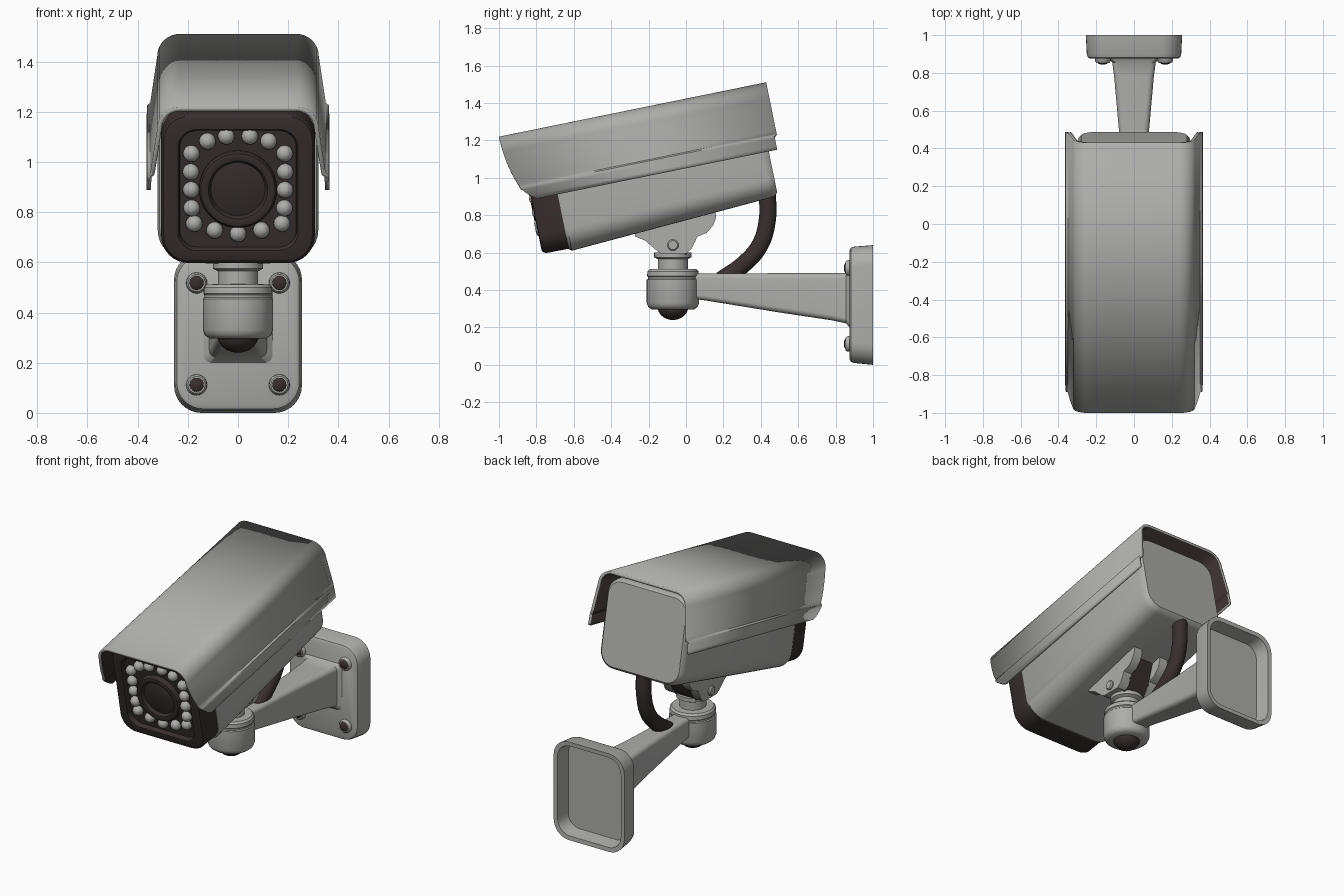
import bpy, bmesh, math
from mathutils import Matrix, Vector

if "Cube" in bpy.data.objects:
    bpy.data.objects.remove(bpy.data.objects["Cube"])


def material(name, col):
    m = bpy.data.materials.new(name)
    m.diffuse_color = (*col, 1)
    m.use_nodes = True
    m.node_tree.nodes["Principled BSDF"].inputs["Base Color"].default_value = m.diffuse_color
    return m


LIGHT = material("light_grey", (0.42, 0.42, 0.41))
DARK = material("dark_brown", (0.04, 0.028, 0.028))
# camera housing frame: tilted 11.5 degrees, front pointing down
TILT = Matrix.Translation((0, 0, 1)) @ Matrix.Rotation(math.radians(11.5), 4, 'X')
FLAT = Matrix.Identity(4)


def finish(name, bm, mats, matrix, fix=True):
    if fix:
        bmesh.ops.recalc_face_normals(bm, faces=bm.faces)
    me = bpy.data.meshes.new(name)
    bm.to_mesh(me)
    bm.free()
    for m in mats:
        me.materials.append(m)
    me.shade_smooth()
    me.set_sharp_from_angle(angle=math.radians(35))
    ob = bpy.data.objects.new(name, me)
    ob.matrix_world = matrix
    bpy.context.collection.objects.link(ob)
    return ob


def loft(name, rings, mat, matrix=FLAT):
    """Skin a list of equal-length rings and cap both ends."""
    bm = bmesh.new()
    vs = [[bm.verts.new(p) for p in r] for r in rings]
    n = len(vs[0])
    for a, b in zip(vs, vs[1:]):
        for i in range(n):
            j = (i + 1) % n
            bm.faces.new((a[i], a[j], b[j], b[i]))
    bm.faces.new(vs[0])
    bm.faces.new(vs[-1])
    return finish(name, bm, [mat], matrix)


def rrect(y, hw, lo, hi, r, n=8):
    """Rounded rectangle in the xz plane at depth y."""
    pts = []
    for k, (cx, cz) in enumerate([(hw - r, hi - r), (r - hw, hi - r), (r - hw, lo + r), (hw - r, lo + r)]):
        for i in range(n + 1):
            t = math.pi / 2 * (k + i / n)
            pts.append((cx + r * math.cos(t), y, cz + r * math.sin(t)))
    return pts


def lathe(name, prof, centre, mat, axis='Z', matrix=FLAT, n=40):
    """Revolve (radius, offset) points around an axis."""
    rings = []
    for r, h in prof:
        ring = []
        for i in range(n):
            t = math.tau * i / n
            a, b = r * math.cos(t), r * math.sin(t)
            p = {'Z': (a, b, h), 'Y': (a, h, b), 'X': (h, a, b)}[axis]
            ring.append(Vector(p) + Vector(centre))
        rings.append(ring)
    return loft(name, rings, mat, matrix)


def prism(name, pts, x0, x1, mat):
    return loft(name, [[(x, y, z) for y, z in pts] for x in (x0, x1)], mat)


# housing body, tapering to the back with a rounded rear edge
loft("housing_body", [
    rrect(-0.69, 0.312, -0.25, 0.365, 0.12),
    rrect(-0.675, 0.32, -0.26, 0.37, 0.12),
    rrect(0.42, 0.30, -0.195, 0.365, 0.10),
    rrect(0.445, 0.295, -0.19, 0.362, 0.10),
    rrect(0.462, 0.28, -0.175, 0.348, 0.09)], LIGHT, TILT)

# front bezel with recessed window
loft("front_bezel", [
    rrect(-0.68, 0.308, -0.247, 0.365, 0.11),
    rrect(-0.815, 0.306, -0.245, 0.365, 0.11),
    rrect(-0.83, 0.296, -0.235, 0.355, 0.10),
    rrect(-0.834, 0.285, -0.225, 0.345, 0.095),
    rrect(-0.834, 0.24, -0.19, 0.302, 0.075),
    rrect(-0.826, 0.234, -0.184, 0.296, 0.07),
    rrect(-0.805, 0.232, -0.182, 0.294, 0.07)], DARK, TILT)

# lens
lathe("lens", [(0.155, -0.80), (0.155, -0.825), (0.148, -0.836), (0.135, -0.84), (0.118, -0.835),
               (0.108, -0.815), (0.08, -0.822), (0.04, -0.827), (0.005, -0.828)],
      (0, 0, 0.056), DARK, 'Y', TILT)

# infrared lamps around the lens: (x, height), mirrored
lamps = [(0.047, 0.27), (0.122, 0.25), (0.186, 0.20), (0.188, 0.125), (0.187, 0.052),
         (0.185, -0.022), (0.175, -0.085), (0.093, -0.112), (0, -0.126)]
bm = bmesh.new()
for x, v in lamps:
    for s in ((1, -1) if x else (1,)):
        bmesh.ops.create_uvsphere(bm, u_segments=20, v_segments=12, radius=0.033,
                                  matrix=Matrix.Translation((s * x, -0.812, v)))
finish("lamps", bm, [LIGHT], TILT)

# sun hood: half profile (x, height) swept along the housing, front edge cut in a curve
half = [(0, 0.415), (0.12, 0.415)]
for i in range(11):
    t = math.pi / 2 * (1 - i / 10)
    half.append((0.232 + 0.09 * math.cos(t), 0.325 + 0.09 * math.sin(t)))
half += [(0.322 + 0.028 * i / 10, 0.325 - 0.19 * i / 10) for i in range(1, 11)]
half += [(0.362, 0.128), (0.363, 0.11), (0.364, 0.09), (0.365, 0.07), (0.365, 0.05)]
profile = [(-x, v) for x, v in half[:0:-1]] + half
cut = [(0.05, -0.80), (0.065, -0.826), (0.085, -0.848), (0.116, -0.874), (0.16, -0.893),
       (0.205, -0.908), (0.27, -0.923), (0.332, -0.932), (0.416, -0.937)]


def front(v):
    for (v0, u0), (v1, u1) in zip(cut, cut[1:]):
        if v <= v1:
            return u0 + (u1 - u0) * (v - v0) / (v1 - v0)
    return cut[-1][1]


bm = bmesh.new()
rows = [[bm.verts.new((x, front(v) * (1 - t) + (0.522 if v > 0.13 else 0.508) * t, v))
         for x, v in profile] for t in (0, 0.5, 1)]
for a, b in zip(rows, rows[1:]):
    for i in range(len(a) - 1):
        bm.faces.new((a[i], a[i + 1], b[i + 1], b[i]))
hood = finish("sun_hood", bm, [LIGHT, DARK], TILT, fix=False)
sol = hood.modifiers.new("thickness", 'SOLIDIFY')
sol.thickness = 0.018
sol.offset = -1
sol.material_offset = 1

# saddle bracket under the housing: two cheeks, dark core and pivot pin
cheek = [(-0.28, 0.72), (-0.27, 0.685), (-0.22, 0.665), (-0.15, 0.605), (-0.13, 0.595), (0.0, 0.595),
         (0.03, 0.62), (0.06, 0.685), (0.11, 0.705), (0.145, 0.745), (0.162, 0.79), (0.155, 0.83)]
for side, s in (("left", -1), ("right", 1)):
    prism("saddle_cheek_" + side, cheek, s * 0.07, s * 0.13, LIGHT)
prism("saddle_core", [(-0.20, 0.74), (-0.13, 0.59), (0.0, 0.59), (0.05, 0.66), (0.10, 0.82)],
      -0.075, 0.075, DARK)
lathe("pivot_pin", [(0.024, -0.145), (0.03, -0.138), (0.03, 0.138), (0.024, 0.145)],
      (0, -0.07, 0.64), LIGHT, 'X', n=24)

# swivel joint
J = (0, -0.07, 0)
lathe("swivel_post", [(0.08, 0.45), (0.08, 0.565), (0.10, 0.575), (0.10, 0.60)], J, LIGHT)
lathe("swivel_collar", [(0.07, 0.295), (0.115, 0.297), (0.132, 0.31), (0.14, 0.33), (0.14, 0.455),
                        (0.134, 0.46), (0.134, 0.47), (0.138, 0.475), (0.136, 0.50), (0.125, 0.512),
                        (0.07, 0.514)], J, LIGHT)
lathe("swivel_cap", [(0.082 * math.cos(t), 0.31 - 0.07 * math.sin(t))
                     for t in [math.pi / 2 * i / 9 for i in range(9)]], J, DARK)

# wall arm
loft("wall_arm", [
    rrect(-0.03, 0.06, 0.36, 0.488, 0.025),
    rrect(0.10, 0.06, 0.345, 0.488, 0.025),
    rrect(0.50, 0.08, 0.28, 0.49, 0.03),
    rrect(0.78, 0.105, 0.238, 0.49, 0.03),
    rrect(0.855, 0.115, 0.222, 0.492, 0.03),
    rrect(0.885, 0.15, 0.19, 0.51, 0.03)], LIGHT)

# hollow wall plate
loft("wall_plate", [
    rrect(0.905, 0.215, 0.04, 0.60, 0.08),
    rrect(0.998, 0.228, 0.027, 0.613, 0.09),
    rrect(1.0, 0.255, 0.0, 0.64, 0.11),
    rrect(0.90, 0.25, 0.01, 0.632, 0.11),
    rrect(0.882, 0.244, 0.016, 0.626, 0.105),
    rrect(0.875, 0.23, 0.03, 0.612, 0.095)], LIGHT)

# screws on bosses
for x in (-0.165, 0.165):
    for z in (0.112, 0.518):
        lathe("screw_boss", [(0.044, 0.89), (0.04, 0.86), (0.034, 0.853), (0.026, 0.853)], (x, 0, z), LIGHT, 'Y', n=24)
        lathe("screw", [(0.028, 0.87), (0.028, 0.853), (0.02, 0.847), (0.005, 0.844)],
              (x, 0, z), DARK, 'Y', n=20)

# cable from the housing into the arm
cu = bpy.data.curves.new("cable", 'CURVE')
cu.dimensions = '3D'
cu.bevel_depth = 0.047
cu.bevel_resolution = 5
cu.resolution_u = 8
cu.use_fill_caps = True
sp = cu.splines.new('BEZIER')
path = [(0.435, 0.93), (0.434, 0.77), (0.395, 0.64), (0.31, 0.54), (0.19, 0.455)]
sp.bezier_points.add(len(path) - 1)
for bp, (y, z) in zip(sp.bezier_points, path):
    bp.co = (0, y, z)
    bp.handle_left_type = bp.handle_right_type = 'AUTO'
cu.materials.append(DARK)
bpy.context.collection.objects.link(bpy.data.objects.new("cable", cu))
